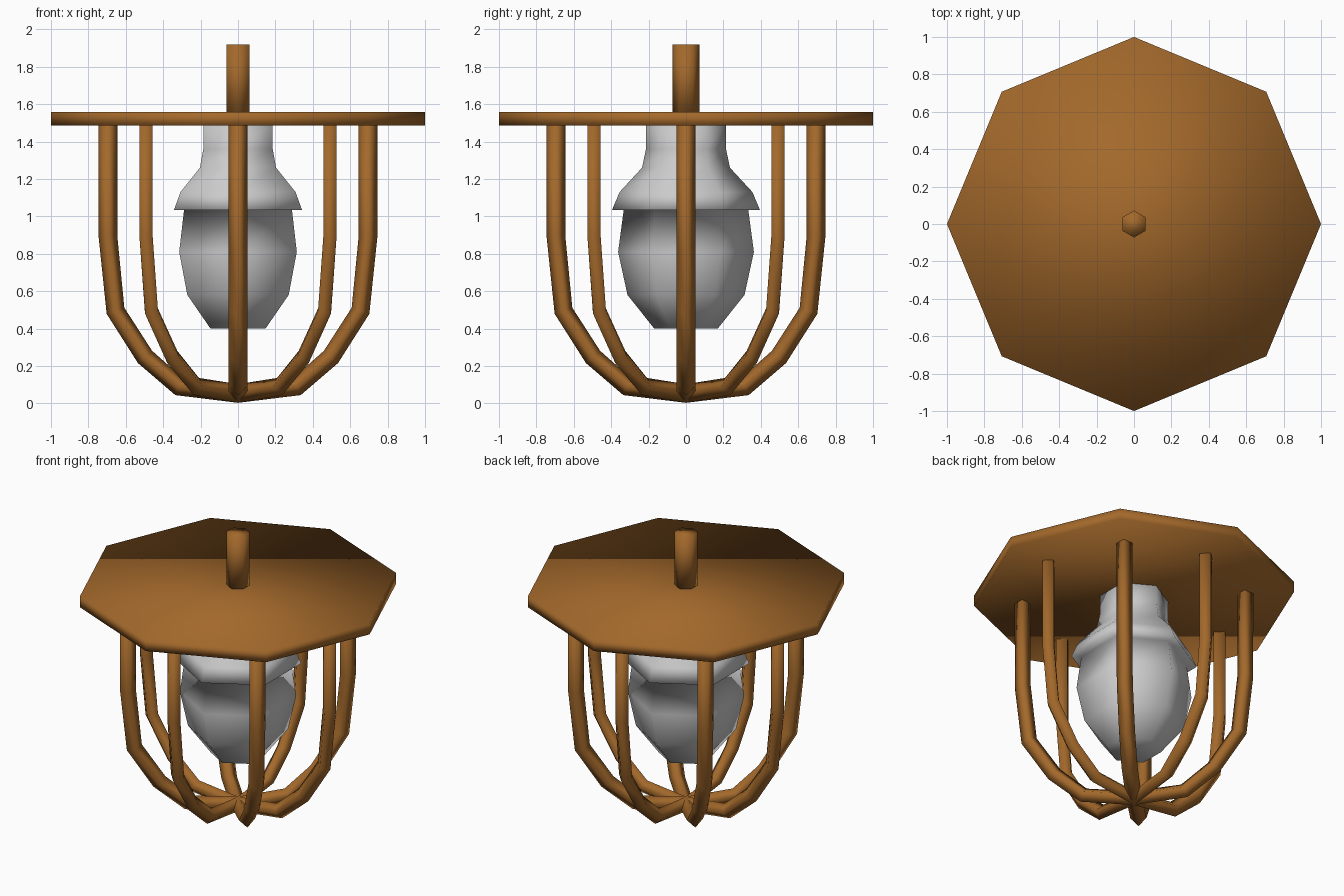
import bpy, bmesh, math
from mathutils import Vector

if "Cube" in bpy.data.objects:
    bpy.data.objects.remove(bpy.data.objects["Cube"])

brown = bpy.data.materials.new("brown")
brown.diffuse_color = (0.366, 0.14, 0.024, 1)
brown.use_nodes = True
brown.node_tree.nodes["Principled BSDF"].inputs["Base Color"].default_value = brown.diffuse_color


def finish(name, bm, mat=None):
    """Make a fully smooth-shaded object, as every part of this model is."""
    bmesh.ops.recalc_face_normals(bm, faces=bm.faces)
    for f in bm.faces:
        f.smooth = True
    mesh = bpy.data.meshes.new(name)
    bm.to_mesh(mesh)
    bm.free()
    obj = bpy.data.objects.new(name, mesh)
    bpy.context.collection.objects.link(obj)
    if mat:
        mesh.materials.append(mat)
    return obj


def skin(bm, rings):
    """Join successive vertex rings with quads and cap both ends."""
    rings = [[bm.verts.new(p) for p in ring] for ring in rings]
    for a, b in zip(rings, rings[1:]):
        for i in range(len(a)):
            j = (i + 1) % len(a)
            bm.faces.new((a[i], a[j], b[j], b[i]))
    bm.faces.new(rings[0])
    bm.faces.new(rings[-1])


def lathe(name, profile, sides, mat=None):
    """Turned part with a corner on the y axis; profile is (radius, z)."""
    bm = bmesh.new()
    turn = [math.pi / 2 + math.tau * i / sides for i in range(sides)]
    skin(bm, [[(r * math.cos(a), r * math.sin(a), z) for a in turn] for r, z in profile])
    return finish(name, bm, mat)


# Top plate and hanging stem
lathe("top_plate", [(1, 1.485), (1, 1.558)], 8, brown)
lathe("stem", [(0.072, 1.55), (0.072, 1.92)], 6, brown)

# Bulb running up into the flared socket
lathe("bulb_and_socket", [(0.17, 0.40), (0.313, 0.58), (0.363, 0.81), (0.333, 1.035),
                          (0.395, 1.035), (0.355, 1.13), (0.235, 1.26),
                          (0.214, 1.36), (0.214, 1.49)], 6)

# Cage: four U-shaped bars of diamond section crossing at the bottom
half = [(0.695, 1.49), (0.695, 0.89), (0.655, 0.495), (0.497, 0.248), (0.315, 0.09)]
path = [Vector(p) for p in half + [(0, 0.053)] + [(-x, z) for x, z in reversed(half)]]
R = 0.05
for k in range(4):
    a = math.pi / 4 * k
    c, s = math.cos(a), math.sin(a)
    rings = []
    for i, p in enumerate(path):
        d_in = (p - path[max(i - 1, 0)]).normalized()
        d_out = (path[min(i + 1, len(path) - 1)] - p).normalized()
        t = (d_in + d_out).normalized()
        n = Vector((-t.y, t.x)) * R
        section = [(p + n, 0), (p, R), (p - n, 0), (p, -R)]
        rings.append([(q.x * c - w * s, q.x * s + w * c, q.y) for q, w in section])
    bm = bmesh.new()
    skin(bm, rings)
    finish(f"cage_bar_{k + 1}", bm, brown)
